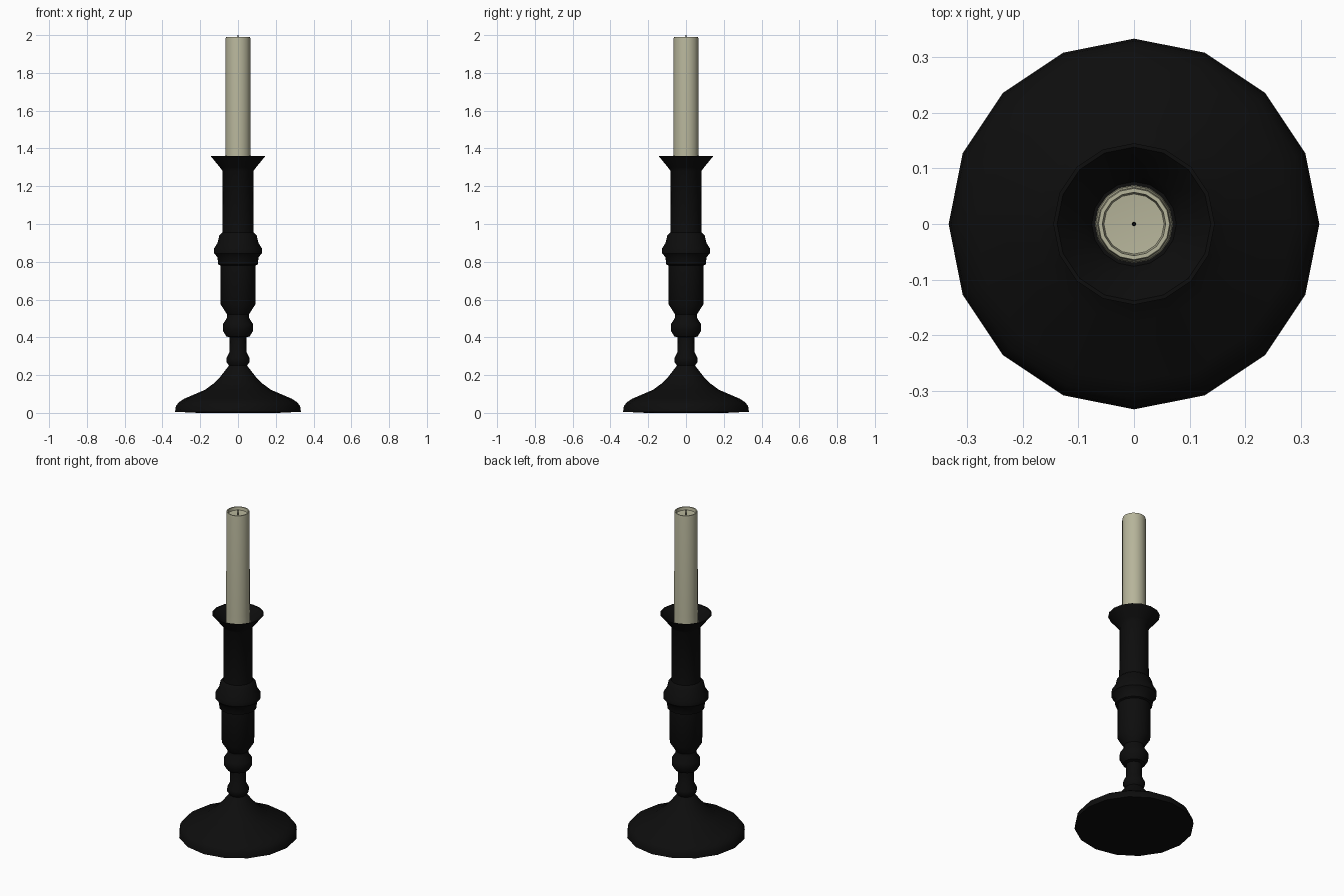
import bpy
import bmesh
import math
from mathutils import Matrix, Vector

SIDES = 16

cube = bpy.data.objects.get("Cube")
if cube:
    bpy.data.objects.remove(cube, do_unlink=True)


def make_material(name, color, roughness):
    mat = bpy.data.materials.new(name)
    mat.use_nodes = True
    mat.diffuse_color = color
    bsdf = mat.node_tree.nodes["Principled BSDF"]
    bsdf.inputs["Base Color"].default_value = color
    bsdf.inputs["Roughness"].default_value = roughness
    return mat


def lathe(name, profile, mat, sides=SIDES, angle=40):
    """Spin a (radius, height) profile around z into a closed solid."""
    bm = bmesh.new()
    verts = [bm.verts.new((r, 0, z)) for r, z in profile]
    edges = [bm.edges.new(pair) for pair in zip(verts, verts[1:])]
    bmesh.ops.spin(bm, geom=verts + edges, cent=(0, 0, 0), axis=(0, 0, 1),
                   angle=math.tau, steps=sides, use_duplicate=False)
    bmesh.ops.remove_doubles(bm, verts=bm.verts, dist=0.0005)
    bmesh.ops.recalc_face_normals(bm, faces=bm.faces)
    mesh = bpy.data.meshes.new(name)
    bm.to_mesh(mesh)
    bm.free()
    mesh.materials.append(mat)
    obj = bpy.data.objects.new(name, mesh)
    bpy.context.collection.objects.link(obj)
    bpy.ops.object.select_all(action="DESELECT")
    obj.select_set(True)
    bpy.context.view_layer.objects.active = obj
    bpy.ops.object.shade_smooth_by_angle(angle=math.radians(angle))
    return obj


black = make_material("black_iron", (0.004, 0.004, 0.004, 1), 0.6)
wax = make_material("ivory_wax", (0.47, 0.46, 0.325, 1), 0.6)
char = make_material("charred_wick", (0.002, 0.002, 0.002, 1), 0.9)

# Turned holder: flared foot, beaded stem, collar, socket and drip cup
foot = [(0, 0), (0.21, 0), (0.333, 0.006), (0.329, 0.035), (0.315, 0.055),
        (0.285, 0.075), (0.175, 0.122), (0.13, 0.155), (0.095, 0.19), (0.06, 0.235)]
stem = [(0.048, 0.25), (0.061, 0.27), (0.061, 0.29), (0.046, 0.32), (0.044, 0.4),
        (0.062, 0.405), (0.08, 0.435), (0.08, 0.47), (0.06, 0.5), (0.057, 0.52),
        (0.092, 0.575)]
collar = [(0.093, 0.78), (0.104, 0.785), (0.109, 0.825), (0.127, 0.845),
          (0.127, 0.87), (0.108, 0.9), (0.099, 0.94), (0.083, 0.955)]
socket = [(0.081, 1.28), (0.096, 1.3), (0.145, 1.36)]
cup_inside = [(0.138, 1.36), (0.09, 1.305), (0.076, 1.28), (0, 1.28)]
lathe("candle_holder", foot + stem + collar + socket + cup_inside, black)

# Candle with a shallow melted hollow in its top
lathe("candle", [(0, 1.27), (0.07, 1.27), (0.069, 1.345), (0.067, 1.37), (0.066, 1.98),
                 (0.064, 1.99), (0.057, 1.99), (0.054, 1.972), (0, 1.968)], wax)

# Wick
lathe("wick", [(0, 1.96), (0.004, 1.96), (0.003, 2.0), (0, 2.0)], char, sides=8)
